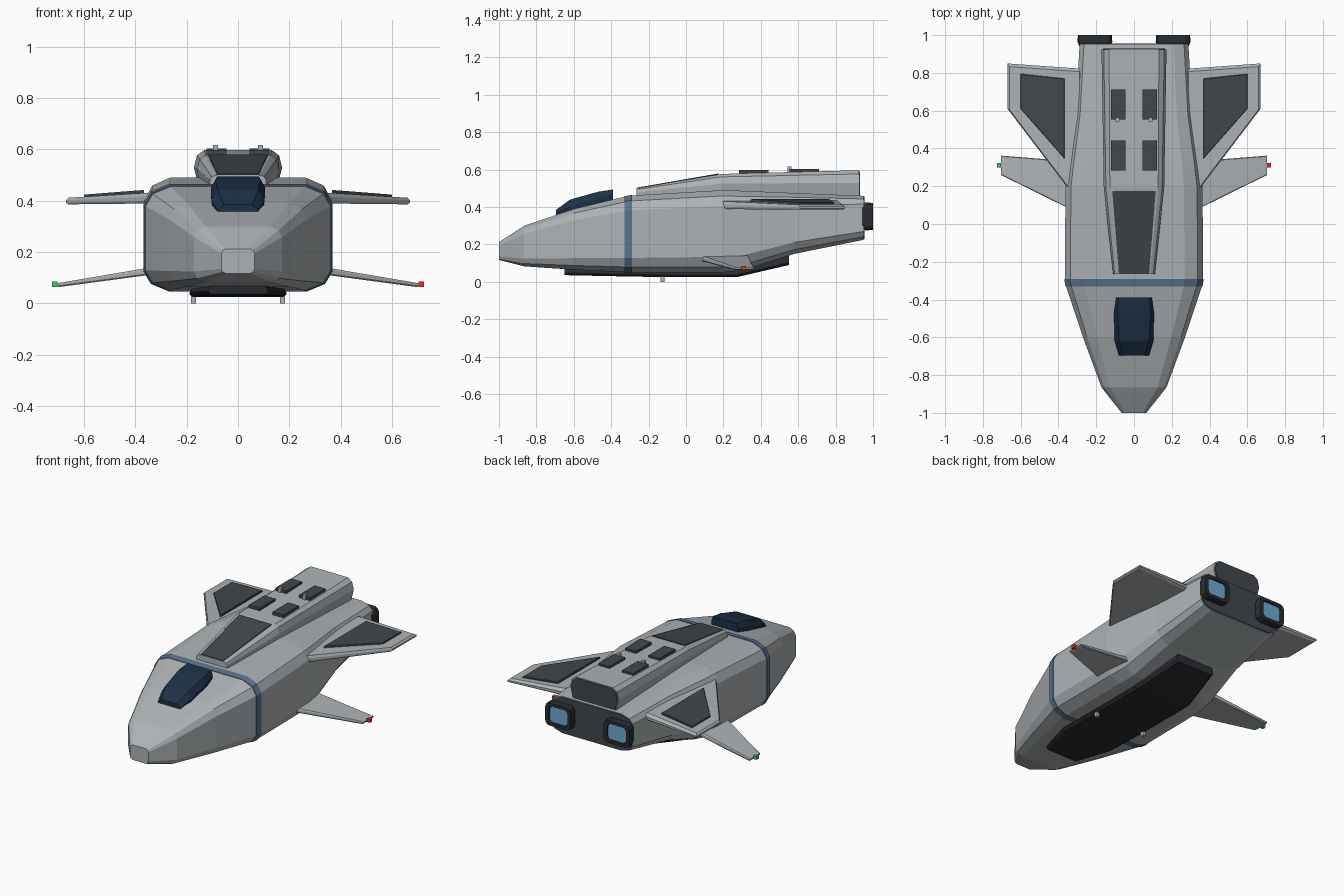
import bpy, bmesh
from mathutils import Vector

if "Cube" in bpy.data.objects:
    bpy.data.objects.remove(bpy.data.objects["Cube"])


def material(name, rgb):
    m = bpy.data.materials.new(name)
    m.diffuse_color = (*rgb, 1)
    m.use_nodes = True
    m.node_tree.nodes["Principled BSDF"].inputs["Base Color"].default_value = m.diffuse_color
    return m


GREY = material("hull_grey", (0.42, 0.45, 0.47))
DARK = material("dark_panel", (0.055, 0.062, 0.072))
BLACK = material("belly_dark", (0.022, 0.025, 0.03))
GLASS = material("canopy_glass", (0.012, 0.03, 0.065))
STRIPE = material("stripe_blue", (0.10, 0.17, 0.27))
GLOW = material("engine_glow", (0.16, 0.40, 0.65))
RED = material("red_light", (0.8, 0.03, 0.02))
GREEN = material("green_light", (0.03, 0.65, 0.15))


def loft(name, rings, mat):
    """Skin a list of equal-length point rings and cap both ends."""
    bm = bmesh.new()
    vs = [[bm.verts.new(p) for p in r] for r in rings]
    n = len(rings[0])
    for a, b in zip(vs, vs[1:]):
        for i in range(n):
            j = (i + 1) % n
            bm.faces.new((a[i], a[j], b[j], b[i]))
    bm.faces.new(vs[0])
    bm.faces.new(vs[-1])
    bmesh.ops.recalc_face_normals(bm, faces=bm.faces)
    me = bpy.data.meshes.new(name)
    bm.to_mesh(me)
    bm.free()
    me.materials.append(mat)
    ob = bpy.data.objects.new(name, me)
    bpy.context.collection.objects.link(ob)
    return ob


def box(name, c, size, mat):
    x, y, z = (s / 2 for s in size)
    ring = lambda h: [(c[0] + i * x, c[1] + j * y, c[2] + h)
                      for i, j in ((-1, -1), (1, -1), (1, 1), (-1, 1))]
    return loft(name, [ring(-z), ring(z)], mat)


def rounded(y, w, z0, z1, cx=0.0, grow=0.0):
    """12-sided rounded-box section in the xz plane."""
    q = [(1, .62), (.92, .86), (.73, 1)]
    pts = q + [(-a, b) for a, b in q[::-1]]
    pts += [(-a, -b) for a, b in q] + [(a, -b) for a, b in q[::-1]]
    zc, h = (z0 + z1) / 2, (z1 - z0) / 2
    return [(cx + a * (w + grow), y, zc + b * (h + grow)) for a, b in pts]


def symmetric(y, half):
    """Section from its right half, listed bottom to top."""
    return [(x, y, z) for x, z in half] + [(-x, y, z) for x, z in half[::-1]]


# Hull: y, half width, bottom, top
HULL = [(-1, .065, .117, .213), (-.865, .172, .083, .30), (-.6, .27, .065, .39),
        (-.33, .36, .052, .455), (-.29, .366, .05, .462), (.19, .363, .05, .49),
        (.3, .35, .06, .487), (.58, .31, .15, .475), (.95, .288, .225, .46)]
loft("hull", [rounded(*s) for s in HULL], GREY)
loft("hull_stripe", [rounded(*s, grow=.003) for s in HULL[3:5]], STRIPE)
loft("rear_bulkhead", [rounded(y, .284, .229, .456) for y in (.94, .955)], DARK)

# Dorsal spine with sloped front panel and dark rear cap
SPINE = [(-.265, .085, .11, .11, .455, .48, .50), (.19, .128, .16, .15, .47, .525, .577),
         (.925, .132, .172, .15, .44, .53, .597)]


def spine_ring(y, wt, wm, wb, zb, zm, zt):
    zs = zt - (zt - zm) * .3
    return symmetric(y, [(wb, zb), (wm, zm), (wm * .93, zs), (wt, zt)])


loft("dorsal_spine", [spine_ring(*s) for s in SPINE], GREY)
loft("spine_rear_cap", [spine_ring(y, .126, .165, .145, .445, .53, .591) for y in (.92, .93)], DARK)
loft("spine_front_panel", [[(-.08, -.262, .49 + d), (.08, -.262, .49 + d),
                            (.115, .175, .566 + d), (-.115, .175, .566 + d)]
                           for d in (0, .014)], DARK)

# Canopy
loft("canopy", [symmetric(-.695, [(.07, .34), (.08, .365), (.055, .385)]),
                symmetric(-.62, [(.10, .36), (.102, .40), (.078, .44)]),
                symmetric(-.47, [(.105, .40), (.106, .45), (.088, .482)]),
                symmetric(-.39, [(.09, .43), (.094, .465), (.082, .494)])], GLASS)

# Belly heat shield
loft("belly_shield", [symmetric(y, [(wb, zb), (wb + .012, zb + .012), (wb - .005, zt)])
                      for y, wb, zb, zt in ((-.65, .105, .036, .085), (-.42, .175, .031, .08),
                                            (-.1, .178, .025, .08), (.27, .178, .025, .08),
                                            (.55, .125, .09, .17))], BLACK)


def wing(name, outline, levels, mat, s):
    """Stack of shrinking outlines; each level is inset, root z, tip z."""
    rings = []
    xs = [abs(p[0]) for p in outline]
    mid = Vector((sum(p[0] for p in outline), sum(p[1] for p in outline))) / len(outline)
    for inset, zr, zt in levels:
        ring = []
        for x, y in outline:
            t = (x - min(xs)) / (max(xs) - min(xs))
            v = Vector((x, y)).lerp(mid, inset)
            ring.append((s * v.x, v.y, zr + (zt - zr) * t))
        rings.append(ring)
    return loft(name, rings, mat)


for s, side, light in ((1, "right", RED), (-1, "left", GREEN)):
    # Upper delta wing and its dark inlay
    wing(side + "_wing", [(.28, .10), (.35, .19), (.67, .61), (.67, .85), (.28, .822)],
         [(.04, .39, .386), (0, .40, .393), (0, .418, .402), (.05, .435, .412)], GREY, s)
    wing(side + "_wing_panel", [(.367, .345), (.60, .61), (.60, .795), (.367, .77)],
         [(0, .42, .405), (0, .439, .421), (.02, .442, .424)], DARK, s)
    # Lower fin with navigation light
    wing(side + "_lower_fin", [(.30, .06), (.705, .26), (.705, .362), (.30, .33)],
         [(.04, .116, .064), (0, .122, .068), (0, .138, .077), (.04, .146, .08)], GREY, s)
    box(side + "_nav_light", (s * .714, .31, .075), (.022, .024, .022), light)

    # Engine nozzle with recessed glow
    c = s * .207
    loft(side + "_engine", [rounded(.94, .082, .28, .42, c), rounded(.965, .092, .275, .425, c),
                            rounded(1, .09, .278, .422, c), rounded(1, .067, .297, .403, c),
                            rounded(.985, .06, .303, .397, c)], BLACK)
    loft(side + "_engine_glow", [rounded(y, .064, .30, .40, c) for y in (.98, .992)], GLOW)

    # Roof hatches
    for i, (y, z) in enumerate(((.363, .587), (.632, .593))):
        box(f"{side}_roof_hatch_{i}", (s * .084, y, z), (.078, .158, .022), DARK)

    # Roof and belly sensor studs
    box(side + "_roof_stud", (s * .087, .553, .603), (.02, .02, .03), GREY)
    box(side + "_belly_stud", (s * .174, -.125, .014), (.02, .02, .028), GREY)
